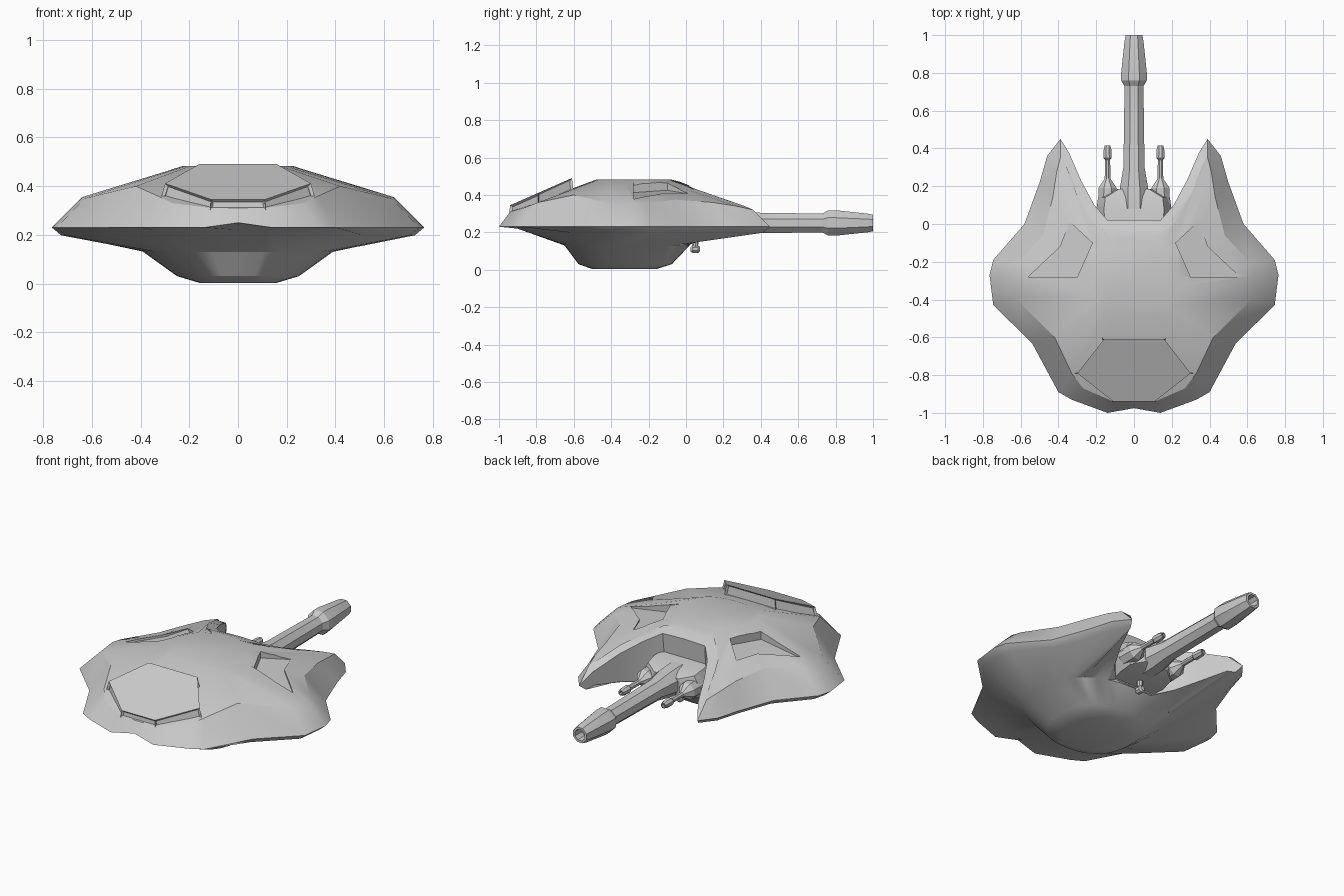
import bpy, bmesh
from math import sin, cos, pi, radians
from mathutils import Vector

if "Cube" in bpy.data.objects:
    bpy.data.objects.remove(bpy.data.objects["Cube"])


def finish(name, bm, angle=30):
    bmesh.ops.recalc_face_normals(bm, faces=bm.faces)
    me = bpy.data.meshes.new(name)
    bm.to_mesh(me)
    bm.free()
    ob = bpy.data.objects.new(name, me)
    bpy.context.collection.objects.link(ob)
    smooth(ob, angle)
    return ob


def smooth(ob, angle):
    bpy.ops.object.select_all(action='DESELECT')
    ob.select_set(True)
    bpy.context.view_layer.objects.active = ob
    bpy.ops.object.shade_smooth_by_angle(angle=radians(angle))


def loft(rings):
    """Closed skin through equal-length rings, capped at both ends."""
    bm = bmesh.new()
    vs = [[bm.verts.new(p) for p in r] for r in rings]
    n = len(rings[0])
    for a, b in zip(vs, vs[1:]):
        for i in range(n):
            j = (i + 1) % n
            bm.faces.new((a[i], a[j], b[j], b[i]))
    bm.faces.new(vs[0])
    bm.faces.new(vs[-1])
    return bm


def mirrored(half):
    return half + [(-x, y, z) for x, y, z in half[-2:0:-1]]


def oval(rx, ry, cy, z, n=17):
    """Half of a squarish oval, from front centre to rear centre."""
    pts = []
    for i in range(n):
        a = -pi / 2 + pi * i / (n - 1)
        c, s = max(cos(a), 0), sin(a)
        c = c ** 0.8 if c > 1e-6 else 0
        s = abs(s) ** 0.8 * (1 if s > 0 else -1)
        pts.append((rx * c, cy + ry * s, z))
    return pts


# Hull: half rings from front centre, round the side, along the prong to the notch
rim = [(0, -.975, .25), (.14, -1, .23), (.33, -.93, .23), (.40, -.89, .23), (.54, -.63, .23),
       (.745, -.43, .23), (.765, -.27, .23), (.745, -.19, .23), (.58, 0, .23), (.50, .22, .23),
       (.46, .36, .23), (.39, .45, .23), (.345, .38, .30), (.28, .23, .365), (.21, .10, .41),
       (.14, .02, .445), (0, .02, .45)]
shoulder = [(0, -.94, .31), (.11, -.94, .31), (.27, -.87, .33), (.33, -.79, .36), (.42, -.6, .40),
            (.63, -.39, .35), (.64, -.27, .355), (.62, -.21, .355), (.48, -.06, .375),
            (.43, .14, .36), (.41, .27, .34), (.388, .36, .32), (.36, .31, .342), (.31, .17, .39),
            (.25, .05, .425), (.17, -.03, .465), (0, -.03, .47)]
under = []
for i, (x, y, z) in enumerate(rim[:12]):
    k = .86 if i < 4 else .95
    under.append((x * k, -.3 + (y + .3) * k, .22 if i < 4 else .198))
under += [(.345, .37, .215), (.28, .22, .195), (.21, .09, .17), (.13, 0, .15), (0, 0, .15)]

hull = finish("hull", loft([mirrored(r) for r in (
    oval(.23, .2, -.28, .482), shoulder, rim, under,
    oval(.39, .335, -.315, .13), oval(.25, .25, -.325, .03), oval(.16, .17, -.33, .003))]))

# Side recesses cut into the upper shell
recess = [(.30, -.28), (.22, -.10), (.34, .01), (.39, -.12), (.56, -.28)]
for s in (1, -1):
    floor = [(s * x, y, .425 - (x - .22) * .16) for x, y in recess]
    cutter = finish("recess_cutter", loft([floor, [(x, y, .6) for x, y, z in floor]]))
    cutter.hide_render = True
    mod = hull.modifiers.new("recess", 'BOOLEAN')
    mod.operation, mod.object, mod.solver = 'DIFFERENCE', cutter, 'EXACT'
    smooth(hull, 30)
    bpy.ops.object.modifier_apply(modifier=mod.name)
    bpy.data.objects.remove(cutter)
smooth(hull, 30)

# Raised front hatch with slotted edges
hatch_outline = [(.11, -.94), (.30, -.79), (.16, -.61), (-.16, -.61), (-.30, -.79), (-.11, -.94)]
top = [(x, y, .345 + (y + .94) * .44) for x, y in hatch_outline]
base = [(x * 1.06, -.775 + (y + .775) * 1.05, z - .065) for x, y, z in top]
foot = [(x, y, z - .04) for x, y, z in base]
bm = loft([foot, base, top])
bm.normal_update()
bm.faces.ensure_lookup_table()
walls = bm.faces[6:12]
bmesh.ops.recalc_face_normals(bm, faces=bm.faces)
bmesh.ops.inset_individual(bm, faces=walls, thickness=.012, depth=-.012)
finish("front_hatch", bm)


def turned(name, profile, x=0, z=.25, sides=8):
    """Faceted solid of revolution along y from (y, radius) pairs."""
    step = 2 * pi / sides
    k = 1 / cos(step / 2)
    rings = [[(x + r * k * cos(step * (i + .5)), y, z + r * k * sin(step * (i + .5)))
              for i in range(sides)] for y, r in profile]
    return finish(name, loft(rings))


# Main gun with hollow muzzle
turned("main_gun", [(.08, .08), (.19, .075), (.30, .056), (.73, .05), (.76, .068), (.80, .068),
                    (.97, .05), (1.0, .044), (1.0, .032), (.94, .028)])

# Gun mount filling the notch
section = [(-.08, .17, .18), (.07, .20, .16), (.14, .19, .13), (.185, .10, .09)]
rings = []
for y, w, h in section:
    zt, zb = .25 + h * .5, .25 - h * .55
    rings.append([(w, y, .25), (w * .8, y, zt), (-w * .8, y, zt), (-w, y, .25),
                  (-w * .75, y, zb), (w * .75, y, zb)])
finish("gun_mount", loft(rings))

# Secondary guns
for s, side in ((1, "right"), (-1, "left")):
    turned(side + "_small_gun", [(.10, .05), (.19, .048), (.23, .022), (.24, .015), (.34, .014),
                                 (.35, .022), (.39, .021), (.415, .015), (.415, .010), (.39, .009)],
           x=s * .14, z=.24)

# Sensor hanging below the mount
turned("sensor_pod", [(.025, .012), (.035, .02), (.065, .02), (.075, .012)], z=.11)
bm = bmesh.new()
bmesh.ops.create_cone(bm, cap_ends=True, segments=8, radius1=.014, radius2=.02, depth=.08)
bmesh.ops.translate(bm, verts=bm.verts, vec=Vector((0, .05, .155)))
finish("sensor_stalk", bm)
